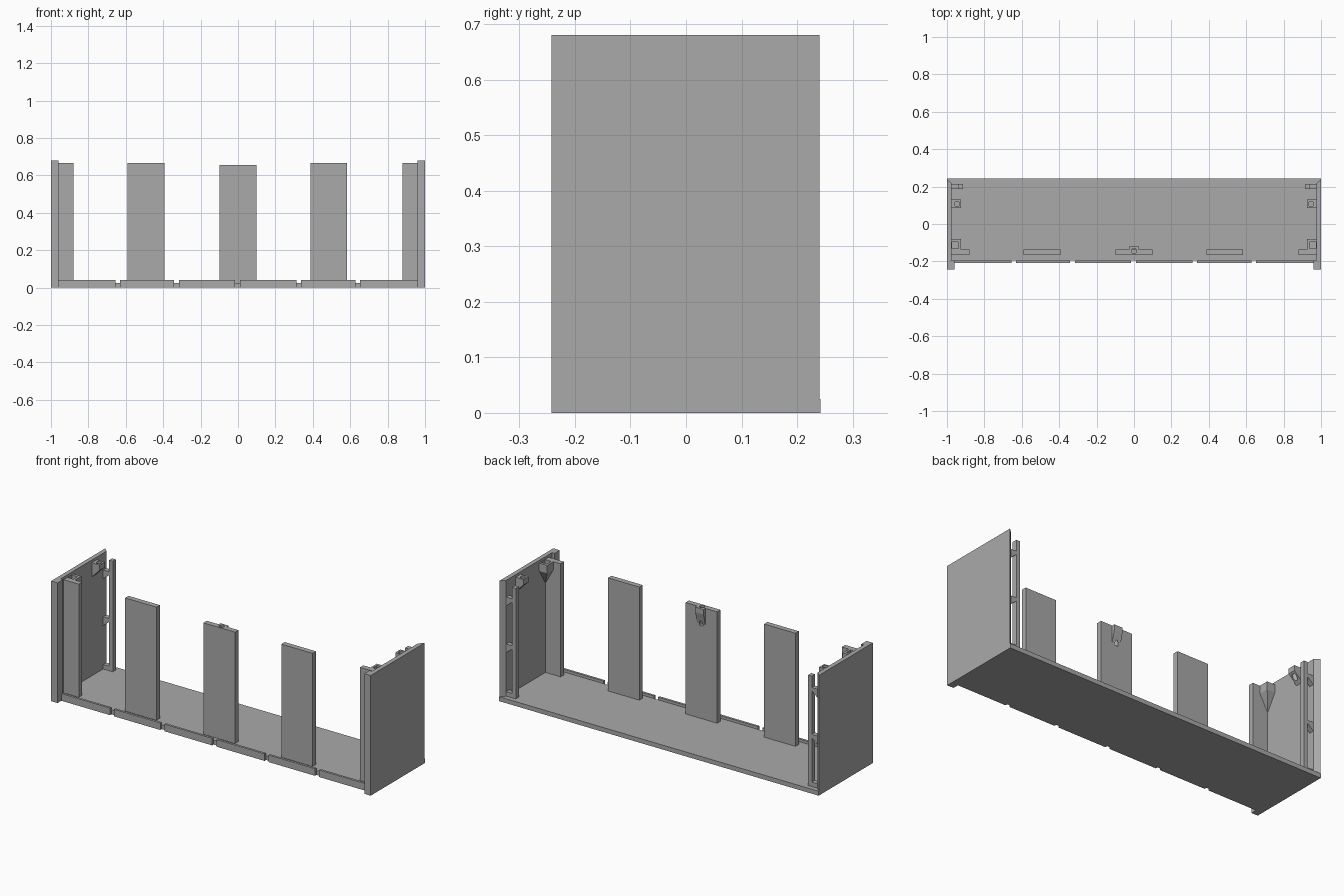
import bpy
import bmesh
import math
from mathutils import Vector

cube = bpy.data.objects.get("Cube")
if cube:
    bpy.data.objects.remove(cube, do_unlink=True)

grey = bpy.data.materials.new("mid_grey")
grey.use_nodes = True
COLOUR = (0.4, 0.4, 0.4, 1)
grey.diffuse_color = COLOUR
grey.node_tree.nodes["Principled BSDF"].inputs["Base Color"].default_value = COLOUR


def hull(name, points):
    """Convex solid through the given points, with flat faces merged."""
    bm = bmesh.new()
    for p in points:
        bm.verts.new(Vector(p))
    bmesh.ops.convex_hull(bm, input=bm.verts[:])
    bmesh.ops.dissolve_limit(bm, angle_limit=0.01, verts=bm.verts[:], edges=bm.edges[:])
    bmesh.ops.recalc_face_normals(bm, faces=bm.faces[:])
    mesh = bpy.data.meshes.new(name)
    bm.to_mesh(mesh)
    bm.free()
    mesh.materials.append(grey)
    obj = bpy.data.objects.new(name, mesh)
    bpy.context.collection.objects.link(obj)
    return obj


def rect(x, y, z):
    return [(a, b, z) for a in x for b in y]


def box(name, x, y, z):
    return hull(name, rect(x, y, z[0]) + rect(x, y, z[1]))


def cylinder(name, x, y, z, r):
    ring = [(x + r * math.cos(i * math.tau / 16), y + r * math.sin(i * math.tau / 16))
            for i in range(16)]
    return hull(name, [(a, b, h) for a, b in ring for h in z])


def cut(obj, cutter):
    mod = obj.modifiers.new("cut", 'BOOLEAN')
    mod.operation = 'DIFFERENCE'
    mod.solver = 'EXACT'
    mod.object = cutter
    bpy.context.view_layer.objects.active = obj
    bpy.ops.object.modifier_apply(modifier=mod.name)
    bpy.data.objects.remove(cutter, do_unlink=True)


FLOOR = 0.025
TOP = 0.665
HEIGHT = 0.68
WALL = 0.975
PANEL_Y = (-0.166, -0.136)

# Floor and the raised front lip, broken by narrow gaps
box("floor", (-1, 1), (-0.195, 0.242), (0, FLOOR))
gaps = [-0.643, -0.328, -0.003, 0.325, 0.64]
starts = [-0.96] + [g + 0.013 for g in gaps]
ends = [g - 0.013 for g in gaps] + [0.96]
for i, span in enumerate(zip(starts, ends)):
    box(f"front_lip_{i + 1}", span, (-0.208, -0.195), (0, 0.04))

# Upright front panels
for side, x in (("right", -0.492), ("left", 0.485)):
    box(f"{side}_panel", (x - 0.098, x + 0.098), PANEL_Y, (FLOOR, TOP))

# Centre panel with a tapered screw boss
centre = box("centre_panel", (-0.1, 0.098), PANEL_Y, (FLOOR, 0.655))
boss_x = (-0.026, 0.026)
boss = hull("centre_boss", rect(boss_x, (-0.136, -0.12), 0.655)
            + rect(boss_x, (-0.136, -0.12), 0.625)
            + [(x, -0.136, 0.56) for x in boss_x])
for part in (centre, boss):
    cut(part, cylinder("hole", 0, -0.145, (0.55, 0.7), 0.014))

# Side assemblies, built for each side in turn
for side, s in (("left", 1), ("right", -1)):
    def sx(a, b):
        return (s * a, s * b)

    # End wall with a mitred rear edge, and its front flange
    outline = [(1, -0.24), (1, 0.24), (WALL, 0.217), (WALL, -0.24)]
    hull(f"{side}_wall", [(s * x, y, z) for x, y in outline for z in (0, HEIGHT)])
    box(f"{side}_front_flange", sx(0.96, 1), (-0.242, -0.195), (0, HEIGHT))

    # Corner panel
    box(f"{side}_corner_panel", sx(0.88, WALL), PANEL_Y, (FLOOR, TOP))

    # Pocketed corner block tapering down to the corner
    block_x, block_y = sx(0.925, WALL), (-0.136, -0.08)
    corner = hull(f"{side}_corner_block", rect(block_x, block_y, TOP)
                  + rect(block_x, block_y, 0.62)
                  + [(s * WALL, -0.136, 0.53)])
    cut(corner, box("pocket", sx(0.937, 0.974), (-0.132, -0.095), (0.63, 0.7)))

    # Wall boss with a screw hole
    boss_y = (0.085, 0.13)
    wall_boss = hull(f"{side}_wall_boss", rect(block_x, boss_y, TOP)
                     + rect(block_x, boss_y, 0.635)
                     + [(s * WALL, y, 0.585) for y in boss_y])
    cut(wall_boss, cylinder("hole", s * 0.946, 0.107, (0.55, 0.7), 0.014))

    # Rear rail, its foot and triangular gussets tying it to the wall
    rail_y = (0.187, 0.215)
    box(f"{side}_rear_rail", sx(0.915, 0.938), rail_y, (FLOOR, 0.65))
    box(f"{side}_rail_foot", sx(0.93, WALL), rail_y, (FLOOR, 0.05))
    for level, z in (("upper", 0.585), ("lower", 0.32)):
        hull(f"{side}_{level}_rail_gusset", rect(sx(0.93, WALL), rail_y, z)
             + rect(sx(0.93, WALL), rail_y, z - 0.012)
             + [(s * WALL, y, z - 0.05) for y in rail_y])
